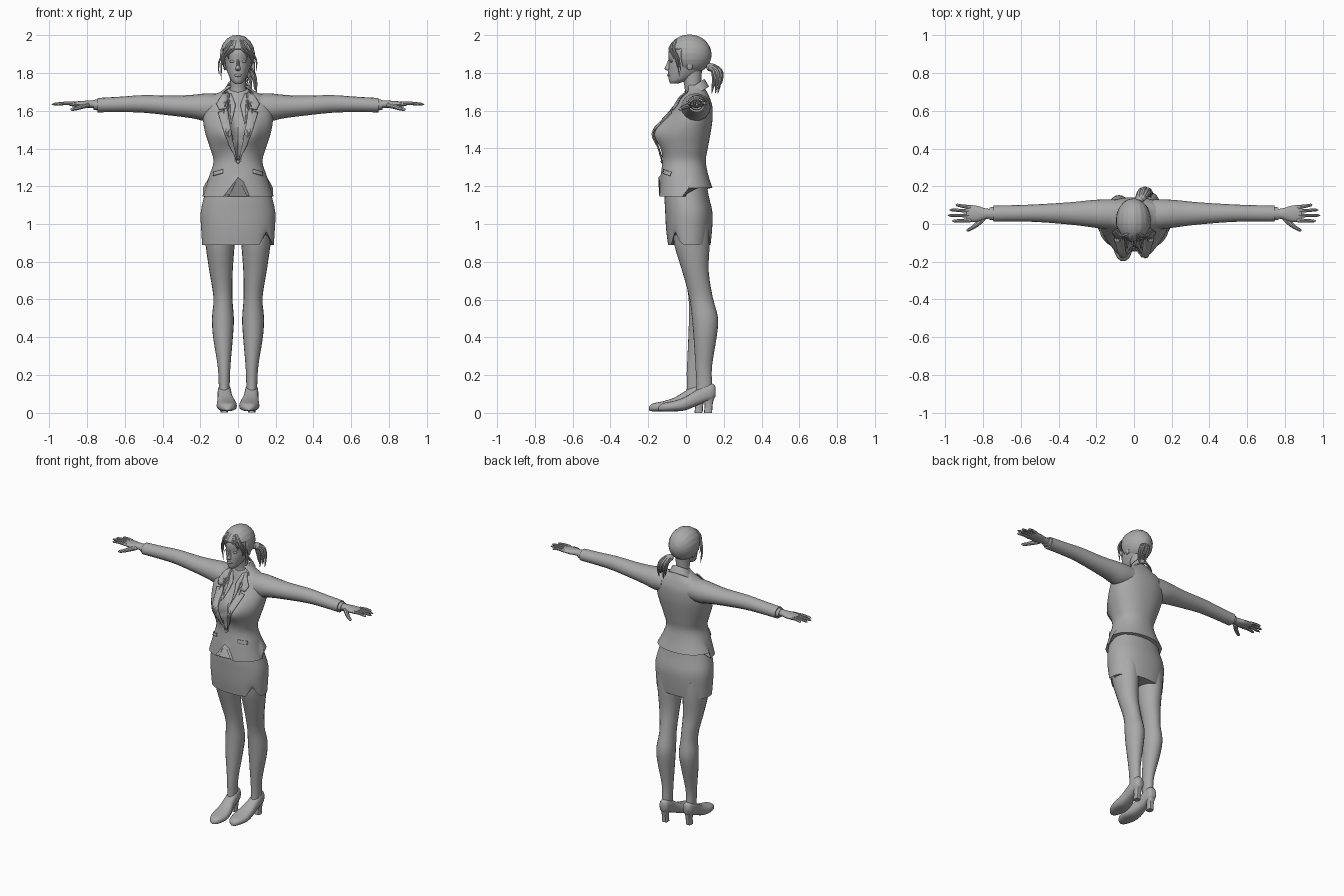
import bpy, bmesh, math
from mathutils import Vector
from mathutils.bvhtree import BVHTree

if "Cube" in bpy.data.objects:
    bpy.data.objects.remove(bpy.data.objects["Cube"], do_unlink=True)

grey = bpy.data.materials.new("plain grey")
grey.use_nodes = True
grey.diffuse_color = (0.4, 0.4, 0.4, 1)
grey.node_tree.nodes["Principled BSDF"].inputs["Base Color"].default_value = grey.diffuse_color


def finish(name, bm, mirror=False, angle=40, thickness=0):
    bmesh.ops.recalc_face_normals(bm, faces=bm.faces)
    mesh = bpy.data.meshes.new(name)
    bm.to_mesh(mesh)
    bm.free()
    mesh.materials.append(grey)
    obj = bpy.data.objects.new(name, mesh)
    bpy.context.collection.objects.link(obj)
    if thickness:
        solid = obj.modifiers.new("thickness", "SOLIDIFY")
        solid.thickness = thickness
        solid.offset = 0
    if mirror:
        obj.modifiers.new("mirror", "MIRROR")
    bpy.ops.object.select_all(action="DESELECT")
    obj.select_set(True)
    bpy.context.view_layer.objects.active = obj
    bpy.ops.object.shade_smooth_by_angle(angle=math.radians(angle))
    return obj


def spline(rows, steps):
    """Smooth interpolation through rows of numbers."""
    rows = [Vector(r) for r in rows]
    out = []
    for i in range(len(rows) - 1):
        b, c = rows[i], rows[i + 1]
        a, d = rows[max(i - 1, 0)], rows[min(i + 2, len(rows) - 1)]
        for k in range(steps):
            t = k / steps
            out.append(b + (c - a) * (t / 2) + (a * 2 - b * 5 + c * 4 - d) * (t * t / 2)
                       + (b * 3 - a - c * 3 + d) * (t ** 3 / 2))
    return out + [rows[-1]]


AXES = {"x": lambda t, u, v: (t, u, v),
        "y": lambda t, u, v: (u, t, v),
        "z": lambda t, u, v: (u, v, t)}


def loft(name, axis, rows, sides=16, steps=3, power=1, shape=None, caps=True, **kw):
    """Skin of oval rings; a row is position, two low/high pairs across the axis."""
    bm = bmesh.new()
    rings = []
    for t, u0, u1, v0, v1 in spline(rows, steps):
        ring = []
        for i in range(sides):
            a = math.tau * i / sides
            c, s = (math.copysign(abs(f) ** power, f) for f in (math.cos(a), math.sin(a)))
            co = Vector(AXES[axis](t, (u0 + u1 + (u1 - u0) * c) / 2, (v0 + v1 + (v1 - v0) * s) / 2))
            ring.append(bm.verts.new(shape(co) if shape else co))
        rings.append(ring)
    for low, high in zip(rings, rings[1:]):
        for i in range(sides):
            j = (i + 1) % sides
            bm.faces.new((low[i], low[j], high[j], high[i]))
    if caps:
        bm.faces.new(rings[0])
        bm.faces.new(rings[-1])
    return finish(name, bm, **kw)


def ball(name, centre, size, **kw):
    bm = bmesh.new()
    bmesh.ops.create_uvsphere(bm, u_segments=20, v_segments=12, radius=1)
    for v in bm.verts:
        v.co = Vector(centre) + v.co * Vector(size)
    return finish(name, bm, **kw)


def strand(name, points, width, thin=0.5, mirror=False):
    """Tapered lock of hair or finger along a short path."""
    bm = bmesh.new()
    path = spline(points, 4)
    rings = []
    for i, p in enumerate(path):
        along = (path[min(i + 1, len(path) - 1)] - path[max(i - 1, 0)]).normalized()
        side = along.orthogonal() if abs(along.x) > 0.9 else along.cross(Vector((1, 0, 0)))
        side.normalize()
        flat = along.cross(side)
        f = i / (len(path) - 1)
        w = width * (1 - (1 - thin) * f) * min(1, 0.4 + f * 6, 0.2 + (1 - f) * 8)
        rings.append([bm.verts.new(p + (side * math.sin(a) + flat * math.cos(a)) * w)
                      for a in (math.tau * k / 8 for k in range(8))])
    for low, high in zip(rings, rings[1:]):
        for k in range(8):
            bm.faces.new((low[k], low[k - 1], high[k - 1], high[k]))
    bm.faces.new(rings[0])
    bm.faces.new(rings[-1])
    return finish(name, bm, mirror=mirror)


# Jacket body with bust, open neckline and parted front hem
def tailor(p):
    x, y, z = p
    if y < 0.01:
        bust = math.exp(-((abs(x) - 0.07) / 0.06) ** 2 - ((z - 1.48) / 0.075) ** 2)
        y -= 0.05 * bust
        if z > 1.34 and abs(x) < (z - 1.34) * 0.2:
            y += 0.022
        if z < 1.26:
            z += max(0, 0.08 - abs(x) * 1.7) * (1.26 - z) / 0.09
            z -= 0.025 * (1.26 - z) / 0.09
    elif z < 1.26:
        z += 0.02 * (1.26 - z) / 0.09
    return Vector((x, y, z))


jacket = loft("jacket", "z", [
    (1.17, -.187, .187, -.145, .14), (1.25, -.155, .155, -.135, .12),
    (1.33, -.13, .13, -.125, .105), (1.40, -.147, .147, -.125, .115),
    (1.48, -.173, .173, -.125, .13), (1.55, -.185, .185, -.1, .14),
    (1.62, -.18, .18, -.06, .14), (1.67, -.15, .15, -.03, .125),
    (1.70, -.095, .095, -.01, .11), (1.735, -.05, .05, .005, .09)],
    sides=64, steps=5, power=0.9, shape=tailor)
surface = BVHTree.FromPolygons([v.co for v in jacket.data.vertices],
                               [tuple(p.vertices) for p in jacket.data.polygons])


def front_plate(name, outline, lift, mirror=True):
    """Cloth piece laid on the jacket front, drawn as x and z."""
    bm = bmesh.new()
    bm.faces.new([bm.verts.new((x, 0, z)) for x, z in outline])
    bmesh.ops.triangulate(bm, faces=bm.faces)
    bmesh.ops.subdivide_edges(bm, edges=bm.edges, cuts=4, use_grid_fill=True)
    for v in bm.verts:
        hit = surface.ray_cast(Vector((v.co.x, -1, v.co.z)), Vector((0, 1, 0)))[0]
        v.co.y = (hit.y if hit else 0) - lift
    finish(name, bm, mirror=mirror, thickness=0.007)


front_plate("lapel", [(.004, 1.335), (.05, 1.42), (.085, 1.52), (.105, 1.59), (.075, 1.60),
                      (.06, 1.70), (.045, 1.69), (.055, 1.6), (.03, 1.45)], 0.012)
front_plate("upper_collar", [(.055, 1.615), (.1, 1.605), (.115, 1.635), (.08, 1.69), (.055, 1.70)], 0.012)
front_plate("shirt_collar", [(.012, 1.63), (.035, 1.53), (.06, 1.61), (.05, 1.69), (.035, 1.69)], 0.006)
front_plate("pocket_flap", [(.08, 1.27), (.13, 1.255), (.13, 1.275), (.08, 1.29)], 0.004)
ball("jacket_button", (0, -.128, 1.33), (.009, .006, .009))


# Collar band standing round the neck
def lean(p):
    return Vector((p.x, p.y, p.z + (p.y - 0.045) * 0.7))


loft("collar_band", "z", [(1.675, -.085, .085, -.03, .118), (1.70, -.07, .07, -.018, .108),
                          (1.732, -.054, .054, -.002, .094)],
     sides=24, shape=lean, caps=False, thickness=0.008)


# Skirt with a slit over the left thigh
def slit(p):
    if p.y < 0.03 and p.z < 0.98:
        p.z += max(0, 0.07 - abs(p.x - 0.15) * 2) * (0.98 - p.z) / 0.09
    return p


loft("skirt", "z", [(.89, -.19, .19, -.095, .13), (.97, -.195, .195, -.105, .138),
                    (1.06, -.198, .198, -.11, .14), (1.15, -.178, .178, -.113, .12),
                    (1.24, -.15, .15, -.1, .105)], sides=64, power=0.9, shape=slit)

# Sleeves and hands
loft("sleeve", "x", [(.10, -.03, .13, 1.55, 1.69), (.17, -.025, .13, 1.545, 1.692),
                     (.24, -.015, .125, 1.56, 1.685), (.34, -.003, .115, 1.573, 1.68),
                     (.5, .01, .105, 1.59, 1.683), (.62, .013, .1, 1.593, 1.675),
                     (.745, .012, .098, 1.592, 1.668)], mirror=True)
loft("shirt_cuff", "x", [(.73, .018, .092, 1.6, 1.662), (.765, .022, .088, 1.605, 1.658)], mirror=True)
loft("palm", "x", [(.74, .03, .08, 1.612, 1.655), (.785, .026, .082, 1.615, 1.655),
                   (.83, .012, .096, 1.616, 1.652), (.87, .012, .1, 1.622, 1.649),
                   (.89, .02, .094, 1.627, 1.645)], mirror=True)
for label, y, tip, spread in (("index", .02, .965, -.004), ("middle", .044, .988, .002),
                              ("ring", .067, .978, .008), ("little", .088, .945, .014)):
    strand(label + "_finger", [(.86, y, 1.636), (.91, y + spread / 2, 1.64), (tip, y + spread, 1.634)],
           0.0115, 0.6, mirror=True)
strand("thumb", [(.79, .04, 1.632), (.83, .0, 1.622), (.86, -.022, 1.612), (.888, -.036, 1.606)],
       0.016, 0.5, mirror=True)

# Legs and heeled shoes; the right leg stands a little forward
for label, side, step in (("left", 1, 0), ("right", -1, -.05)):
    def pose(p, side=side, step=step):
        ease = min(1, max(0, (0.65 - p.z) / 0.45))
        return Vector((p.x * side, p.y + step * ease, p.z))

    loft(label + "_leg", "z", [
        (.09, .045, .1, .05, .145), (.15, .044, .102, .055, .138), (.25, .04, .108, .05, .138),
        (.4, .027, .132, .04, .162), (.5, .022, .138, .032, .17), (.61, .03, .13, .018, .142),
        (.75, .028, .152, -.02, .12), (.89, .018, .172, -.062, .125),
        (1.0, .012, .18, -.07, .125)], sides=20, shape=pose)
    loft(label + "_shoe", "y", [
        (-.145, .045, .07, .012, .032), (-.125, .022, .092, .008, .05), (-.07, .006, .112, .008, .062),
        (-.01, .012, .112, .012, .082), (.05, .03, .108, .035, .118), (.1, .036, .108, .055, .15),
        (.14, .042, .102, .068, .155), (.155, .055, .09, .085, .14)], sides=20, shape=pose, power=0.8)
    loft(label + "_shoe_heel", "z", [(0, .054, .092, .095, .138), (.05, .054, .092, .098, .142),
                                     (.09, .045, .1, .085, .152)], sides=12, shape=pose, power=0.6)

# Neck and head
loft("neck", "z", [(1.62, -.07, .07, -.03, .1), (1.68, -.052, .052, -.01, .09),
                   (1.73, -.043, .043, -.008, .08), (1.82, -.046, .046, -.03, .085)])
loft("head", "z", [(1.743, -.016, .016, -.082, -.045), (1.758, -.034, .034, -.09, 0),
                   (1.79, -.05, .05, -.094, .06), (1.83, -.064, .064, -.093, .1),
                   (1.865, -.069, .069, -.09, .11), (1.91, -.072, .072, -.093, .112),
                   (1.955, -.062, .062, -.07, .1), (1.985, -.03, .03, -.02, .06)], sides=28)
loft("nose", "z", [(1.812, -.009, .009, -.1, -.08), (1.822, -.014, .014, -.114, -.08),
                   (1.84, -.009, .009, -.106, -.08), (1.875, -.006, .006, -.092, -.075)], sides=10)
ball("lips", (0, -.09, 1.788), (.02, .01, .008))
ball("eye", (.03, -.077, 1.862), (.015, .009, .007), mirror=True)
ball("ear", (.07, .02, 1.84), (.008, .016, .026), mirror=True)

# Hair cap, open over the face
bm = bmesh.new()
bmesh.ops.create_uvsphere(bm, u_segments=48, v_segments=32, radius=1)
for v in bm.verts:
    groove = 1 + 0.012 * math.sin(math.atan2(v.co.x, v.co.z + 0.3) * 22)
    v.co = Vector((-.003, .018, 1.897)) + v.co * groove * Vector((.088, .113, .101))
gap = [f for f in bm.faces if f.calc_center_median().y < -0.02 and f.calc_center_median().z < 1.925
       or f.calc_center_median().z < 1.815]
bmesh.ops.delete(bm, geom=gap, context="FACES")
finish("hair_cap", bm, thickness=0.008)

# Loose locks at the fringe and temples
for i, (x, end, low) in enumerate([(-.055, -.1, 1.79), (-.065, -.088, 1.76), (-.04, -.075, 1.82),
                                   (-.02, -.05, 1.87), (.02, .045, 1.87), (.035, .07, 1.83),
                                   (.055, .085, 1.78), (.06, .096, 1.81)]):
    strand("fringe_lock_" + str(i), [(x * 0.4, -.05, 1.975), (x, -.095 + abs(x) * 0.5, 1.93),
                                    (end, -.105 + abs(end) * 0.7, (low + 1.93) / 2),
                                    (end, -.095 + abs(end) * 0.7, low)], 0.011, 0.15)

# Ponytail
ball("hair_tie", (.03, .128, 1.83), (.022, .02, .022))
for i in range(9):
    a = math.tau * i / 8
    r = 0.024 if i < 8 else 0
    dx, dy = r * math.cos(a), r * math.sin(a) * 0.8
    strand("ponytail_lock_" + str(i), [(.03 + dx * 0.4, .125, 1.835 + dy * 0.4),
                                      (.05 + dx, .163 + dy, 1.81), (.065 + dx * 1.2, .166 + dy * 1.1, 1.76),
                                      (.072 + dx, .155 + dy, 1.69 + 0.02 * (i % 3))], 0.017, 0.2)
